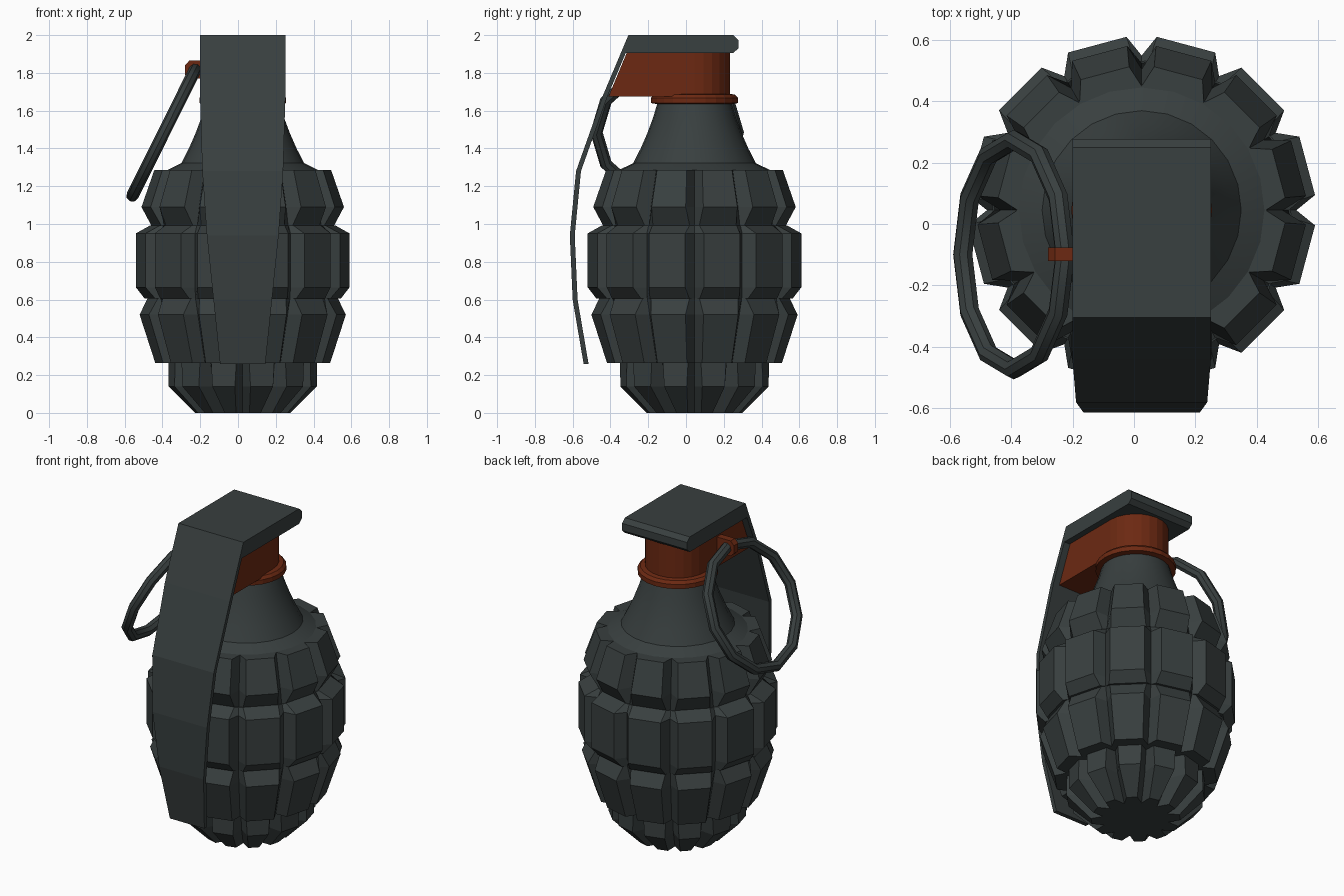
import bpy, bmesh, math
from mathutils import Vector

if "Cube" in bpy.data.objects:
    bpy.data.objects.remove(bpy.data.objects["Cube"])

CX, CY = 0.025, 0.045   # axis of the body


def material(name, rgb):
    m = bpy.data.materials.new(name)
    m.diffuse_color = (*rgb, 1)
    m.use_nodes = True
    m.node_tree.nodes["Principled BSDF"].inputs["Base Color"].default_value = m.diffuse_color
    return m


STEEL = material("dark grey steel", (0.040, 0.050, 0.050))
RUST = material("rust red", (0.150, 0.022, 0.006))


def loft(name, rings, mat, smooth=False):
    """Join equal-length closed rings of points and cap both ends."""
    bm = bmesh.new()
    vs = [[bm.verts.new(p) for p in ring] for ring in rings]
    n = len(rings[0])
    for a, b in zip(vs, vs[1:]):
        for i in range(n):
            j = (i + 1) % n
            bm.faces.new((a[i], a[j], b[j], b[i]))
    bm.faces.new(vs[0][::-1])
    bm.faces.new(vs[-1])
    bmesh.ops.recalc_face_normals(bm, faces=bm.faces[:])
    me = bpy.data.meshes.new(name)
    bm.to_mesh(me)
    bm.free()
    ob = bpy.data.objects.new(name, me)
    bpy.context.collection.objects.link(ob)
    me.materials.append(mat)
    if smooth:
        bpy.ops.object.select_all(action='DESELECT')
        ob.select_set(True)
        bpy.context.view_layer.objects.active = ob
        bpy.ops.object.shade_smooth_by_angle(angle=math.radians(35))
    return ob


def polar(r, deg, z):
    a = math.radians(deg)
    return (CX + r * math.cos(a), CY + r * math.sin(a), z)


def circle(r, z, n=24):
    return [polar(r, 360 * i / n, z) for i in range(n)]


def block_ring(z, groove, panel, half):
    """Twelve raised panels with a groove between each pair."""
    pts = []
    for k in range(12):
        c = 15 + 30 * k
        pts += [polar(groove, c - 15, z), polar(panel, c - half, z), polar(panel, c + half, z)]
    return pts


# Segmented body: four rows of blocks (z, groove radius, panel radius, half angle)
rows = {
    "body_row_bottom": [(0.0, .19, .255, 7), (.14, .30, .395, 9), (.265, .34, .395, 10)],
    "body_row_lower": [(.265, .40, .465, 10), (.52, .475, .548, 10), (.605, .50, .505, 12)],
    "body_row_middle": [(.605, .50, .52, 12), (.665, .505, .568, 10),
                        (.95, .505, .568, 10), (.993, .485, .49, 12)],
    "body_row_upper": [(.993, .48, .485, 12), (1.09, .46, .538, 10), (1.285, .405, .47, 10)],
}
for name, levels in rows.items():
    loft(name, [block_ring(*lv) for lv in levels], STEEL)

# Shoulder and concave neck
neck = [(.41, 1.28), (.395, 1.288), (.325, 1.322), (.285, 1.40), (.25, 1.48), (.22, 1.56), (.195, 1.645)]
loft("neck", [circle(r, z) for r, z in neck], STEEL, True)

# Red collar
loft("collar", [circle(r, z) for r, z in
                [(.20, 1.635), (.23, 1.64), (.23, 1.668), (.215, 1.685), (.18, 1.69)]], RUST)


# Red fuse housing: rounded back, sloping front
def housing_ring(z, front):
    back = [polar(.187, 180 * i / 12, z) for i in range(13)]
    return back + [(CX - .187, front, z), (CX + .187, front, z)]


loft("fuse_housing", [housing_ring(1.675, -.41), housing_ring(1.915, -.31)], RUST)

# Lever cap plate with chamfered back edge
plate = [(-.305, 2.0), (.25, 2.0), (.277, 1.975), (.277, 1.93), (.25, 1.905), (-.335, 1.905)]
loft("lever_cap", [[(x, y, z) for y, z in plate] for x in (CX - .226, CX + .226)], STEEL)

# Bent lever strip: outer line (y, z, half width)
path = [(-.305, 2.0, .226), (-.44, 1.68, .226), (-.582, 1.28, .214),
        (-.615, .94, .19), (-.60, .60, .155), (-.542, .26, .12)]
T = .026
loft("lever_strip", [[(CX - w, y, z), (CX + w, y, z), (CX + w, y + T, z), (CX - w, y + T, z)]
                     for y, z, w in path], STEEL)

# Pull ring, hanging at a slant
bpy.ops.mesh.primitive_torus_add(major_segments=12, minor_segments=8, major_radius=.374,
                                 minor_radius=.033, location=(-.392, -.1, 1.485),
                                 rotation=(0, math.radians(-63.5), 0))
ring = bpy.context.object
ring.name = "pull_ring"
ring.data.materials.append(STEEL)
bpy.ops.object.shade_smooth_by_angle(angle=math.radians(35))

# Pin eye gripping the ring
eye = [(-.14, 1.865), (-.258, 1.865), (-.28, 1.84), (-.28, 1.79), (-.258, 1.77), (-.14, 1.77)]
loft("pin_eye", [[(x, y, z) for x, z in eye] for y in (-.12, -.076)], RUST)
